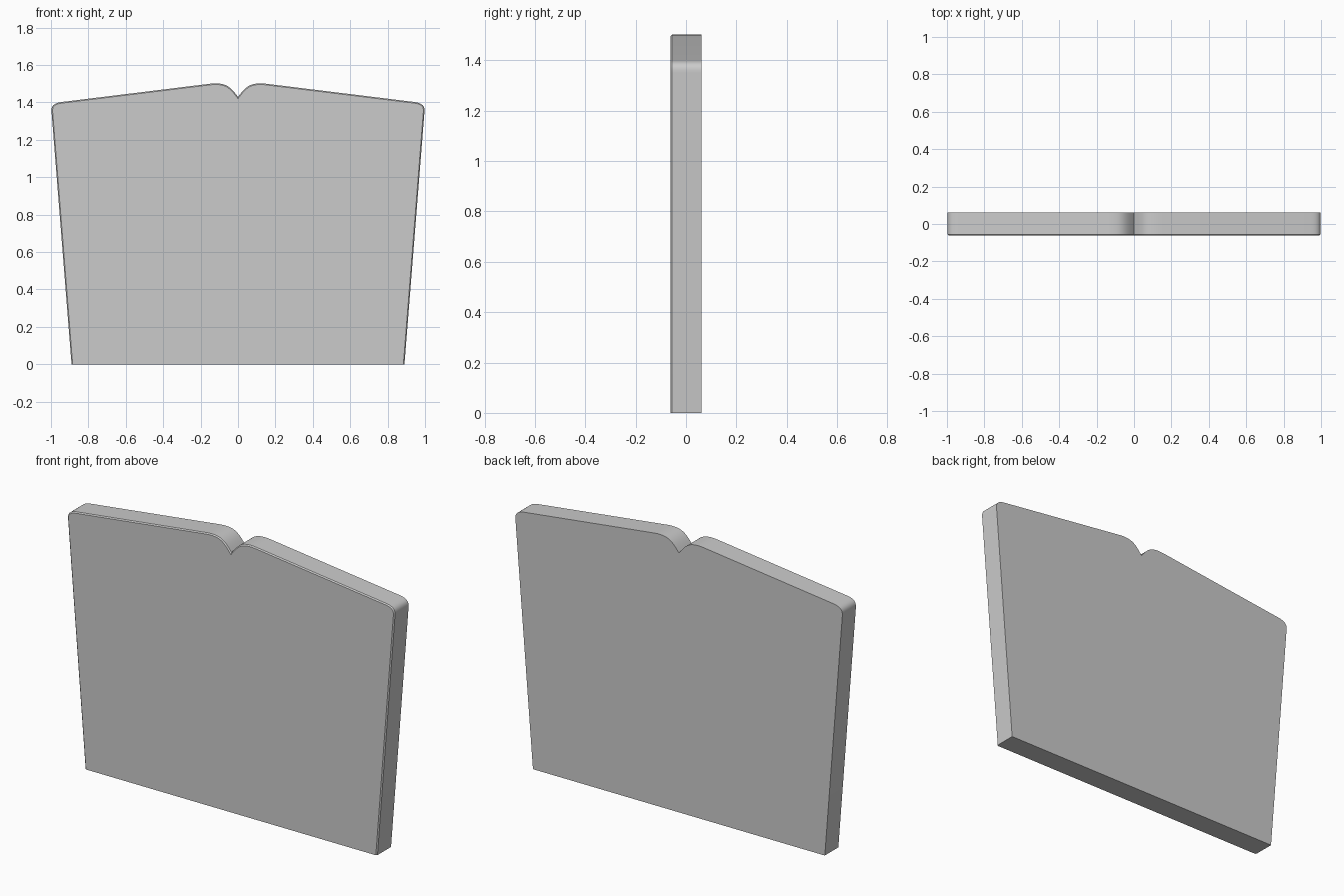
import bpy, bmesh
from mathutils import Vector

if "Cube" in bpy.data.objects:
    bpy.data.objects.remove(bpy.data.objects["Cube"])

HALF_DEPTH = 0.062


def bezier(p0, p1, p2, p3, n):
    pts = []
    for i in range(n + 1):
        t = i / n
        s = 1 - t
        pts.append(tuple(s**3 * a + 3 * s * s * t * b + 3 * s * t * t * c + t**3 * d
                         for a, b, c, d in zip(p0, p1, p2, p3)))
    return pts


# Right half of the outline: tapered side, rounded shoulder, sloping top, notch
right = [(0.89, 0.0)]
right += bezier((0.997, 1.35), (1.0, 1.382), (0.985, 1.396), (0.945, 1.402), 8)
right += bezier((0.165, 1.498), (0.07, 1.511), (0.045, 1.49), (0.0, 1.43), 14)
outline = right + [(-x, z) for x, z in reversed(right[:-1])]

# Extrude the outline from front to back
bm = bmesh.new()
front = bm.faces.new([bm.verts.new((x, -HALF_DEPTH, z)) for x, z in outline])
ext = bmesh.ops.extrude_face_region(bm, geom=[front], use_keep_orig=True)
bmesh.ops.translate(bm, vec=Vector((0, 2 * HALF_DEPTH, 0)),
                    verts=[g for g in ext["geom"] if isinstance(g, bmesh.types.BMVert)])
bmesh.ops.recalc_face_normals(bm, faces=bm.faces)

# Fine chamfer along the front sides and top
rim = [e for e in bm.edges
       if all(v.co.y < 0 for v in e.verts) and any(v.co.z > 0.01 for v in e.verts)]
bmesh.ops.bevel(bm, geom=rim, offset=0.006, segments=1, affect='EDGES')
bmesh.ops.recalc_face_normals(bm, faces=bm.faces)

mesh = bpy.data.meshes.new("notched_slab")
bm.to_mesh(mesh)
bm.free()
slab = bpy.data.objects.new("notched_slab", mesh)
bpy.context.collection.objects.link(slab)
bpy.context.view_layer.objects.active = slab
slab.select_set(True)
bpy.ops.object.shade_smooth_by_angle(angle=0.5)
